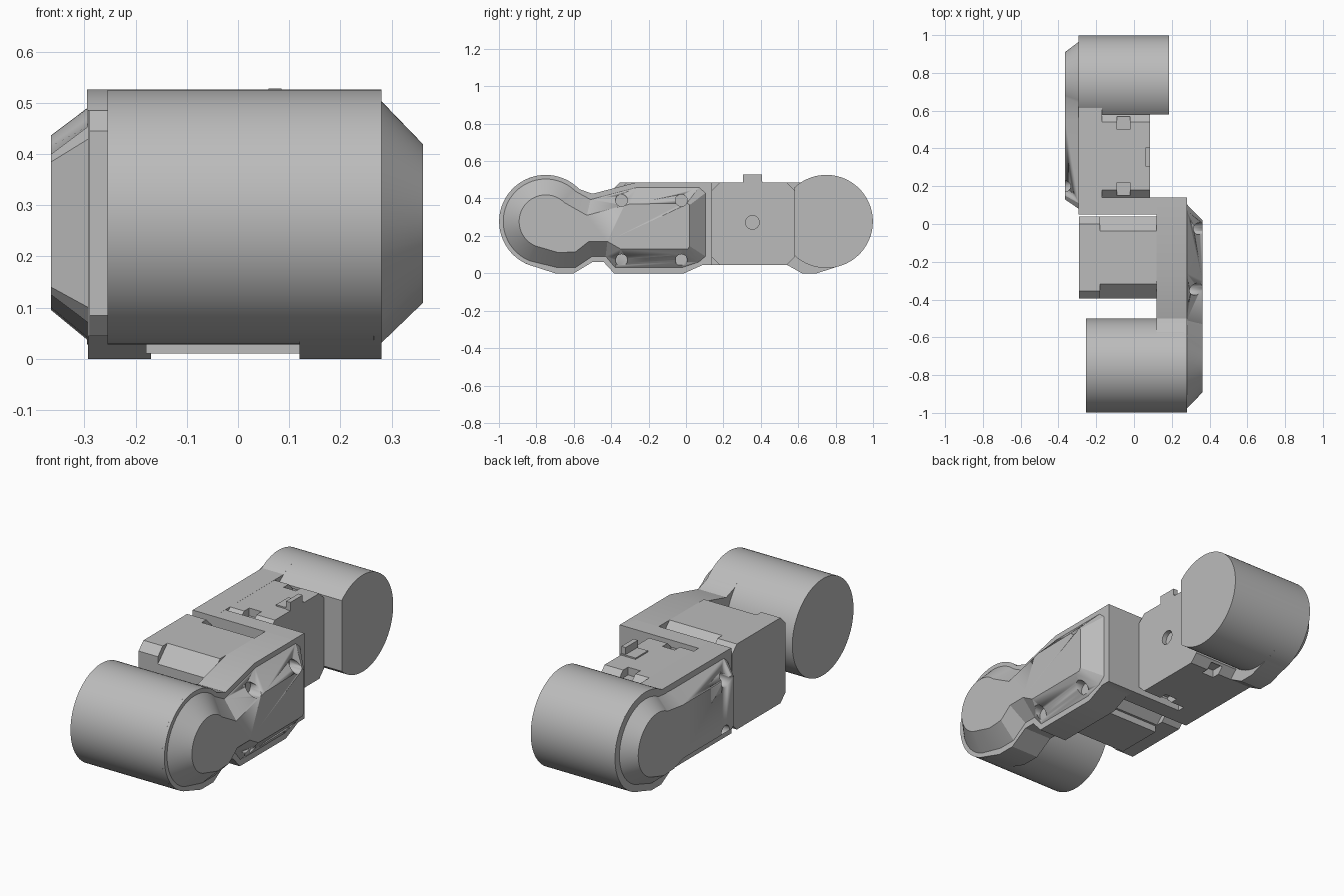
import bpy, bmesh
from math import radians, cos, sin

if "Cube" in bpy.data.objects:
    bpy.data.objects.remove(bpy.data.objects["Cube"])

grey = bpy.data.materials.new("plain_grey")
grey.use_nodes = True
grey.diffuse_color = (0.5, 0.5, 0.5, 1)
grey.node_tree.nodes["Principled BSDF"].inputs["Base Color"].default_value = (0.5, 0.5, 0.5, 1)

AXLE_Y, AXLE_Z = 0.75, 0.277


def arc(y, r, start, end, count=48):
    """Points of an arc in the side plane, angles in degrees."""
    steps = [radians(start + (end - start) * i / count) for i in range(count + 1)]
    return [(y + r * cos(a), AXLE_Z + r * sin(a)) for a in steps]


def flip(profile):
    return [(-y, z) for y, z in profile]


def loft(name, x0, profile0, x1, profile1=None, smooth=True):
    """Solid between two side profiles standing at x0 and x1."""
    bm = bmesh.new()
    ends = [[bm.verts.new((x, y, z)) for y, z in p]
            for x, p in ((x0, profile0), (x1, profile1 or profile0))]
    n = len(profile0)
    for ring in ends:
        bm.faces.new(ring)
    for i in range(n):
        j = (i + 1) % n
        bm.faces.new((ends[0][i], ends[0][j], ends[1][j], ends[1][i]))
    bmesh.ops.recalc_face_normals(bm, faces=bm.faces)
    mesh = bpy.data.meshes.new(name)
    bm.to_mesh(mesh)
    bm.free()
    mesh.materials.append(grey)
    ob = bpy.data.objects.new(name, mesh)
    bpy.context.collection.objects.link(ob)
    if smooth:
        bpy.ops.object.select_all(action="DESELECT")
        ob.select_set(True)
        bpy.context.view_layer.objects.active = ob
        bpy.ops.object.shade_smooth_by_angle(angle=radians(25))
    return ob


def block(name, x, y, z, chamfer=0):
    """Box with its four lengthwise edges chamfered."""
    (y0, y1), (z0, z1), c = y, z, chamfer
    p = [(y0, z0), (y1, z0), (y1, z1), (y0, z1)]
    if c:
        p = [(y0 + c, z0), (y1 - c, z0), (y1, z0 + c), (y1, z1 - c),
             (y1 - c, z1), (y0 + c, z1), (y0, z1 - c), (y0, z0 + c)]
    return loft(name, x[0], p, x[1], smooth=False)


def cut(target, cutter):
    cutter.hide_render = True
    cutter.hide_set(True)
    cutter.display_type = "WIRE"
    mod = target.modifiers.new("cut", "BOOLEAN")
    mod.operation = "DIFFERENCE"
    mod.solver = "EXACT"
    mod.object = cutter


def bore(target, x0, x1, y, z, r=0.032):
    ring = [(py, pz - AXLE_Z + z) for py, pz in arc(y, r, 0, 345, 23)]
    cut(target, loft("bore_cutter", x0, ring, x1))


# Front drum, with a small rounded rim on the cover side
drum = arc(-AXLE_Y, 0.249, 0, 355, 71)
loft("front_drum", -0.255, drum, 0.265)
loft("front_drum_rim", 0.265, drum, 0.28, arc(-AXLE_Y, 0.238, 0, 355, 71))

# Rear drum, flattened where it meets the servo
loft("rear_drum", -0.295, arc(AXLE_Y, 0.249, -133, 133, 64), 0.185)

# Front side plate with waist and lower feet
front_plate = arc(-AXLE_Y, 0.249, 44, 248) + [
    (-0.7, 0), (-0.6, 0), (-0.5, 0.06), (-0.44, 0.06), (-0.385, 0), (-0.01, 0),
    (0.09, 0.045), (0.14, 0.045), (0.14, 0.485), (-0.27, 0.485), (-0.5, 0.425)]
loft("front_side_plate", 0.12, front_plate, 0.28)

# Rear side plate
rear_plate = arc(-AXLE_Y, 0.249, 57, 248) + [
    (-0.7, 0), (-0.62, 0), (-0.54, 0.045), (-0.05, 0.045), (-0.05, 0.485)]
loft("rear_side_plate", -0.293, flip(rear_plate), -0.17)

# Cross bar joining both side plates
block("cross_bar", (-0.293, 0.28), (0.05, 0.14), (0.045, 0.485))

# Front cover, tapering outward
cover_base = arc(-AXLE_Y, 0.228, 45, 248) + [
    (-0.69, 0.03), (-0.59, 0.03), (-0.5, 0.09), (-0.43, 0.09), (-0.38, 0.03),
    (-0.02, 0.03), (0.07, 0.06), (0.105, 0.09), (0.105, 0.43), (0.07, 0.46),
    (-0.26, 0.46), (-0.51, 0.395)]
cover_face = arc(-AXLE_Y, 0.142, 45, 248) + [
    (-0.68, 0.11), (-0.59, 0.115), (-0.52, 0.17), (-0.42, 0.17), (-0.35, 0.13),
    (-0.02, 0.13), (0.01, 0.13), (0.02, 0.145), (0.02, 0.365), (0.005, 0.375),
    (-0.3, 0.37), (-0.53, 0.31)]
front_cover = loft("front_cover", 0.279, cover_base, 0.362, cover_face)
for y in (-0.345, -0.025):
    for z in (0.07, 0.39):
        bore(front_cover, 0.29, 0.4, y, z)

# Rear cover, shorter and without waist
rear_base = arc(-AXLE_Y, 0.215, 60, 248) + [
    (-0.7, 0.035), (-0.62, 0.04), (-0.54, 0.07), (-0.11, 0.07), (-0.08, 0.1),
    (-0.08, 0.43), (-0.11, 0.455), (-0.55, 0.455)]
rear_face = arc(-AXLE_Y, 0.16, 60, 248) + [
    (-0.7, 0.095), (-0.62, 0.1), (-0.54, 0.125), (-0.15, 0.125), (-0.13, 0.14),
    (-0.13, 0.385), (-0.15, 0.4), (-0.55, 0.4)]
rear_cover = loft("rear_cover", -0.292, flip(rear_base), -0.365, flip(rear_face))
for z in (0.13, 0.39):
    bore(rear_cover, -0.4, -0.3, 0.2, z)

# Front servo: body, end cap and bottom pad
block("front_servo_body", (-0.18, 0.12), (-0.395, 0.04), (0.045, 0.485), 0.078)
block("front_servo_cap", (-0.29, -0.18), (-0.395, 0.04), (0.045, 0.485), 0.04)
block("front_servo_pad", (-0.18, 0.12), (-0.3, -0.05), (0.01, 0.05))

# Rear servo with notched edges and a shaft hole
servo = block("rear_servo", (-0.2, 0.085), (0.139, 0.58), (0.045, 0.485), 0.04)
for y in ((0.15, 0.22), (0.5, 0.57)):
    for z in ((0.03, 0.085), (0.445, 0.5)):
        cut(servo, block("notch_cutter", (-0.09, -0.02), y, z))
bore(servo, 0.06, 0.1, 0.355, 0.272, 0.037)

# Cable tab on the rear servo
block("tab_base", (0, 0.085), (0.31, 0.41), (0.48, 0.492))
block("tab_post", (0.06, 0.085), (0.305, 0.405), (0.48, 0.528))
